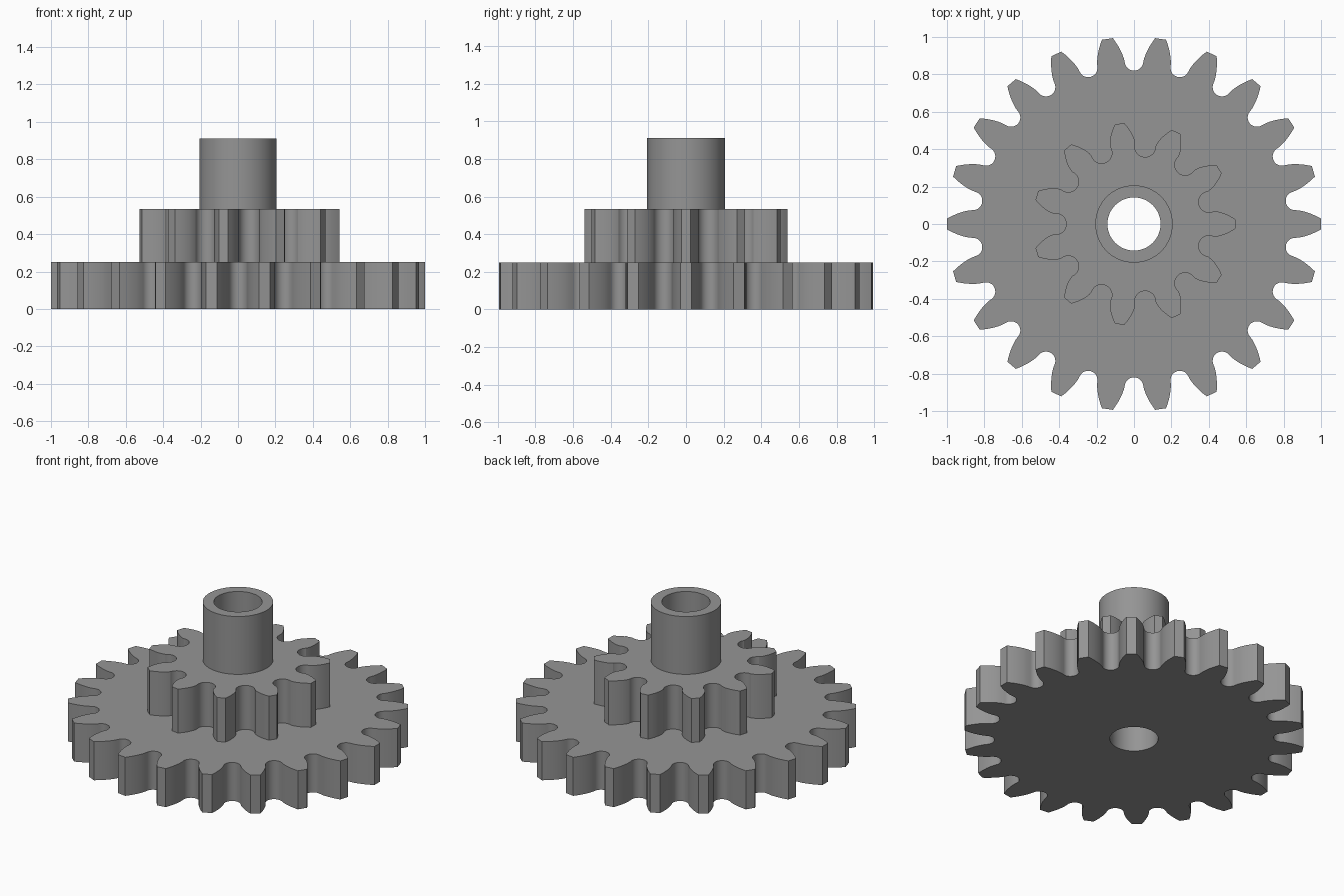
import bpy, bmesh, math

if "Cube" in bpy.data.objects:
    bpy.data.objects.remove(bpy.data.objects["Cube"])

PITCH_ANGLE = math.radians(20)
MODULE = 1 / 12

grey = bpy.data.materials.new("plain grey")
grey.diffuse_color = (0.3, 0.3, 0.3, 1)
grey.use_nodes = True
grey.node_tree.nodes["Principled BSDF"].inputs["Base Color"].default_value = grey.diffuse_color


def inv(a):
    return math.tan(a) - a


def circle(r, n=64):
    return [(r * math.cos(2 * math.pi * i / n), r * math.sin(2 * math.pi * i / n)) for i in range(n)]


def gear(teeth, outer, root, fillet):
    """Involute tooth outline with a round gap between the teeth."""
    pitch_r = MODULE * teeth / 2
    base = pitch_r * math.cos(PITCH_ANGLE)
    half_pitch = math.pi / teeth
    flank = []                                   # (radius, half angle), root to tip
    for i in range(7):
        r = base + (outer - base) * i / 6
        flank.append((r, half_pitch / 2 + inv(PITCH_ANGLE) - inv(math.acos(base / r))))
    gap = []                                     # half of the round gap, from its middle
    for i in range(8):
        t = math.radians(96) * i / 7
        x = root + fillet - fillet * math.cos(t)
        y = fillet * math.sin(t)
        if math.hypot(x, y) < base - 0.003:
            gap.append((math.hypot(x, y), half_pitch - math.atan2(y, x)))
    side = gap + flank
    points = []
    for k in range(teeth):
        mid = 2 * half_pitch * k
        tooth = [(r, mid - a) for r, a in side] + [(r, mid + a) for r, a in reversed(side[1:])]
        points += [(r * math.cos(a), r * math.sin(a)) for r, a in tooth]
    return points


def ring(bm, pts, z):
    return [bm.verts.new((x, y, z)) for x, y in pts]


def wall(bm, low, high, inward=False):
    n = len(low)
    for i in range(n):
        j = (i + 1) % n
        f = bm.faces.new((low[i], low[j], high[j], high[i]))
        if inward:
            f.normal_flip()


def cap(bm, outer, inner, up):
    """Flat face between an outline and the hole inside it."""
    edges = []
    for loop in (outer, inner):
        for i, v in enumerate(loop):
            w = loop[(i + 1) % len(loop)]
            edges.append(bm.edges.get((v, w)) or bm.edges.new((v, w)))
    made = bmesh.ops.triangle_fill(bm, use_beauty=True, edges=edges, normal=(0, 0, up))
    for f in made["geom"]:
        if isinstance(f, bmesh.types.BMFace):
            f.normal_update()
            if f.normal.z * up < 0:
                f.normal_flip()


def finish(bm, name):
    mesh = bpy.data.meshes.new(name)
    bm.to_mesh(mesh)
    bm.free()
    mesh.materials.append(grey)
    ob = bpy.data.objects.new(name, mesh)
    bpy.context.collection.objects.link(ob)
    bpy.ops.object.select_all(action='DESELECT')
    ob.select_set(True)
    bpy.context.view_layer.objects.active = ob
    bpy.ops.object.shade_smooth_by_angle(angle=math.radians(30))


large = gear(22, 1.0, 0.82, 0.05)
small = gear(11, 0.542, 0.362, 0.056)
hub, bore = circle(0.207), circle(0.142)
Z1, Z2, Z3 = 0.25, 0.535, 0.91

# Large gear, with the seat of the small gear left open
bm = bmesh.new()
low, high = ring(bm, large, 0), ring(bm, large, Z1)
wall(bm, low, high)
cap(bm, low, ring(bm, bore, 0), -1)
cap(bm, high, ring(bm, small, Z1), 1)
finish(bm, "large_gear")

# Small gear
bm = bmesh.new()
low, high = ring(bm, small, Z1), ring(bm, small, Z2)
wall(bm, low, high)
cap(bm, high, ring(bm, hub, Z2), 1)
finish(bm, "small_gear")

# Hub tube and the bore through the whole stack
bm = bmesh.new()
low, high = ring(bm, hub, Z2), ring(bm, hub, Z3)
wall(bm, low, high)
bore_low, bore_high = ring(bm, bore, 0), ring(bm, bore, Z3)
wall(bm, bore_low, bore_high, inward=True)
cap(bm, high, bore_high, 1)
finish(bm, "hub_and_bore")
